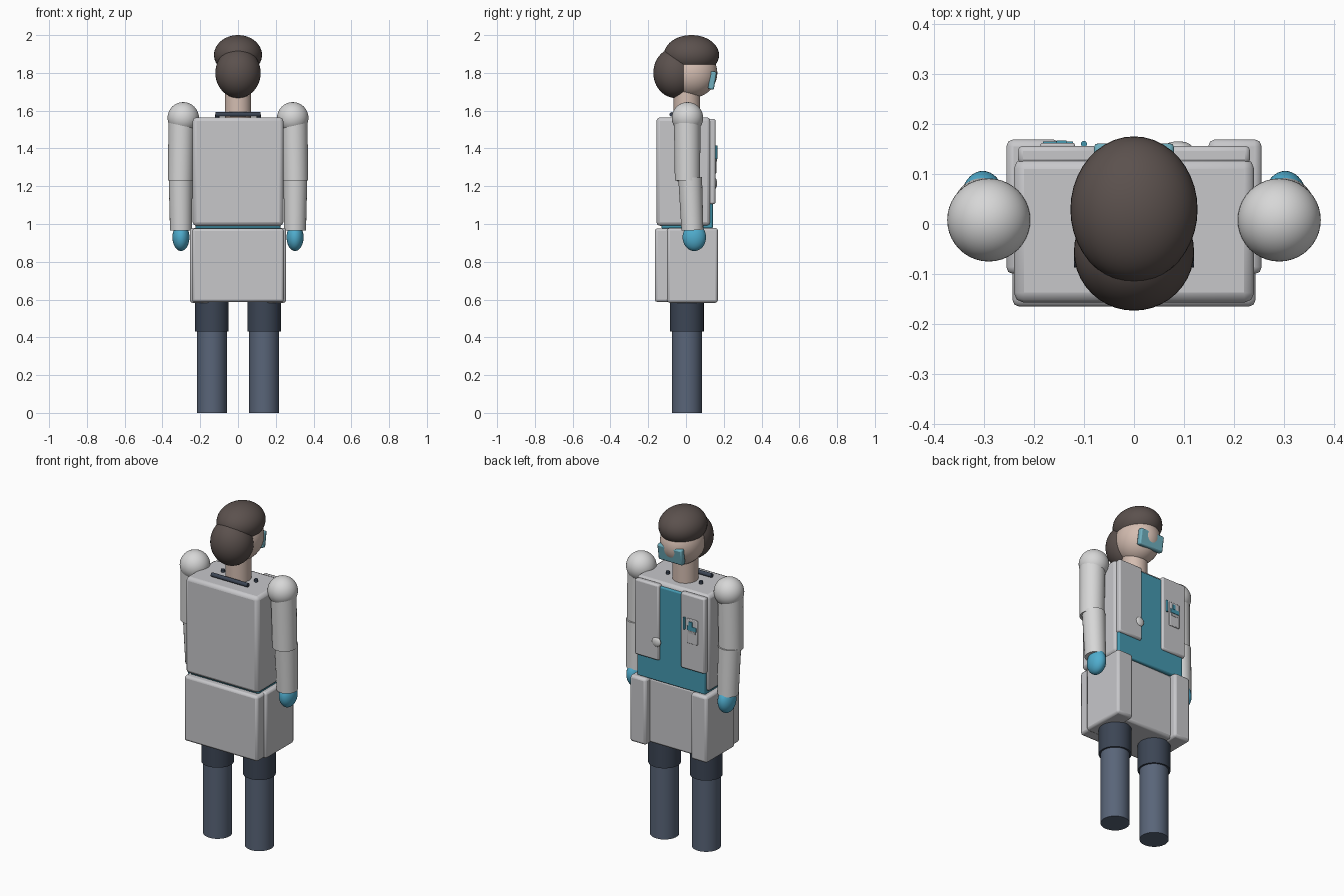
import bpy, math
from mathutils import Vector

if "Cube" in bpy.data.objects:
    bpy.data.objects.remove(bpy.data.objects["Cube"])


def mat(name, r, g, b):
    m = bpy.data.materials.new(name)
    m.diffuse_color = (r, g, b, 1)
    m.use_nodes = True
    m.node_tree.nodes["Principled BSDF"].inputs["Base Color"].default_value = m.diffuse_color
    return m


COAT = mat("coat_grey", 0.57, 0.57, 0.59)
SLEEVE = mat("sleeve_white", 0.68, 0.68, 0.68)
SHIRT = mat("shirt_teal", 0.06, 0.32, 0.44)
GLOVE = mat("glove_blue", 0.08, 0.42, 0.62)
HAIR = mat("hair_brown", 0.105, 0.082, 0.075)
SKIN = mat("skin", 0.66, 0.51, 0.44)
TROUSER = mat("trouser_blue", 0.10, 0.13, 0.19)
THIGH = mat("trouser_dark", 0.045, 0.06, 0.09)
LENS = mat("goggle_teal", 0.16, 0.43, 0.52)
METAL = mat("metal_grey", 0.45, 0.45, 0.46)


def finish(ob, name, m):
    ob.name = name
    ob.data.materials.append(m)
    bpy.ops.object.shade_smooth_by_angle(angle=math.radians(35))
    return ob


def box(name, m, x, y, z, bevel=0.012, tilt=0):
    """Rounded box given as (min, max) on each axis."""
    spans = (x, y, z)
    bpy.ops.mesh.primitive_cube_add(size=1, location=[(a + b) / 2 for a, b in spans])
    ob = bpy.context.object
    ob.scale = [b - a for a, b in spans]
    bpy.ops.object.transform_apply(location=False, rotation=False, scale=True)
    ob.rotation_euler.x = tilt
    if bevel:
        mod = ob.modifiers.new("round", 'BEVEL')
        mod.width, mod.segments = bevel, 2
    return finish(ob, name, m)


def ball(name, m, loc, radii):
    bpy.ops.mesh.primitive_uv_sphere_add(segments=40, ring_count=24, radius=1, location=loc)
    ob = bpy.context.object
    ob.scale = radii
    return finish(ob, name, m)


def rod(name, m, a, b, r1, r2=None):
    """Cylinder or cone running from point a to point b."""
    a, b = Vector(a), Vector(b)
    bpy.ops.mesh.primitive_cone_add(vertices=40, radius1=r1, radius2=r1 if r2 is None else r2,
                                    depth=(b - a).length, location=(a + b) / 2)
    ob = bpy.context.object
    ob.rotation_euler = (b - a).to_track_quat('Z', 'Y').to_euler()
    return finish(ob, name, m)


# Head, hair and neck
ball("head", SKIN, (0, 0.03, 1.80), (0.119, 0.136, 0.132))
ball("back_hair", HAIR, (0, -0.055, 1.80), (0.12, 0.118, 0.133))
ball("hair_cap", HAIR, (0, 0.029, 1.895), (0.127, 0.146, 0.105))
rod("neck", SKIN, (0, 0.005, 1.54), (0, 0.005, 1.71), 0.07)

# Safety goggles, leaning slightly forward at the top
box("goggles", LENS, (-0.08, 0.08), (0.123, 0.155), (1.712, 1.808), 0.008, math.radians(-9))

# Torso: coat back, shirt, open front panels
box("coat_body", COAT, (-0.24, 0.24), (-0.157, 0.13), (0.99, 1.565), 0.02)
box("shirt", SHIRT, (-0.226, 0.226), (-0.13, 0.142), (0.975, 1.545), 0.008)
for side, tag in ((1, "left"), (-1, "right")):
    panel_x = sorted((side * 0.072, side * 0.232))
    box("coat_panel_" + tag, COAT, panel_x, (0.12, 0.156), (1.105, 1.557), 0.01)
    # small tube end beside the neck
    rod("tube_end_" + tag, THIGH, (side * 0.11, 0.015, 1.54), (side * 0.11, 0.015, 1.58), 0.011)

# Collar tube and chest disc
rod("collar_tube", THIGH, (-0.12, -0.075, 1.58), (0.12, -0.075, 1.58), 0.012)
ball("chest_disc", SLEEVE, (0.088, 0.153, 1.215), (0.028, 0.012, 0.028))

# Chest pocket, badge and pen
box("pocket", COAT, (-0.187, -0.118), (0.15, 0.162), (1.268, 1.415), 0.004)
box("pocket_band", SHIRT, (-0.182, -0.122), (0.158, 0.165), (1.348, 1.372), 0)
box("badge_clip", SHIRT, (-0.155, -0.135), (0.158, 0.167), (1.372, 1.4), 0)
box("badge_slot", METAL, (-0.175, -0.13), (0.158, 0.164), (1.33, 1.344), 0)
rod("pen", SHIRT, (-0.1, 0.16, 1.345), (-0.1, 0.16, 1.415), 0.006)

# Coat skirt with two front flaps wrapping the sides
box("skirt_back", COAT, (-0.243, 0.243), (-0.165, 0.13), (0.587, 0.977), 0.014)
for side, tag in ((1, "left"), (-1, "right")):
    flap_x = sorted((side * 0.148, side * 0.255))
    box("skirt_flap_" + tag, COAT, flap_x, (-0.1, 0.169), (0.583, 0.979), 0.014)

# Arms and legs
for side, tag in ((1, "left"), (-1, "right")):
    ball("shoulder_" + tag, SLEEVE, (side * 0.29, 0.008, 1.562), (0.083,) * 3)
    rod("upper_arm_" + tag, SLEEVE, (side * 0.298, 0.006, 1.56), (side * 0.304, 0.008, 1.23), 0.07, 0.067)
    rod("forearm_" + tag, SLEEVE, (side * 0.304, 0.022, 1.245), (side * 0.302, 0.034, 0.967), 0.063, 0.058)
    ball("hand_" + tag, GLOVE, (side * 0.302, 0.044, 0.93), (0.045, 0.062, 0.073))
    rod("thigh_" + tag, THIGH, (side * 0.138, 0.005, 0.43), (side * 0.138, 0.005, 0.62), 0.089)
    rod("lower_leg_" + tag, TROUSER, (side * 0.138, 0.005, 0), (side * 0.138, 0.005, 0.45), 0.079)
